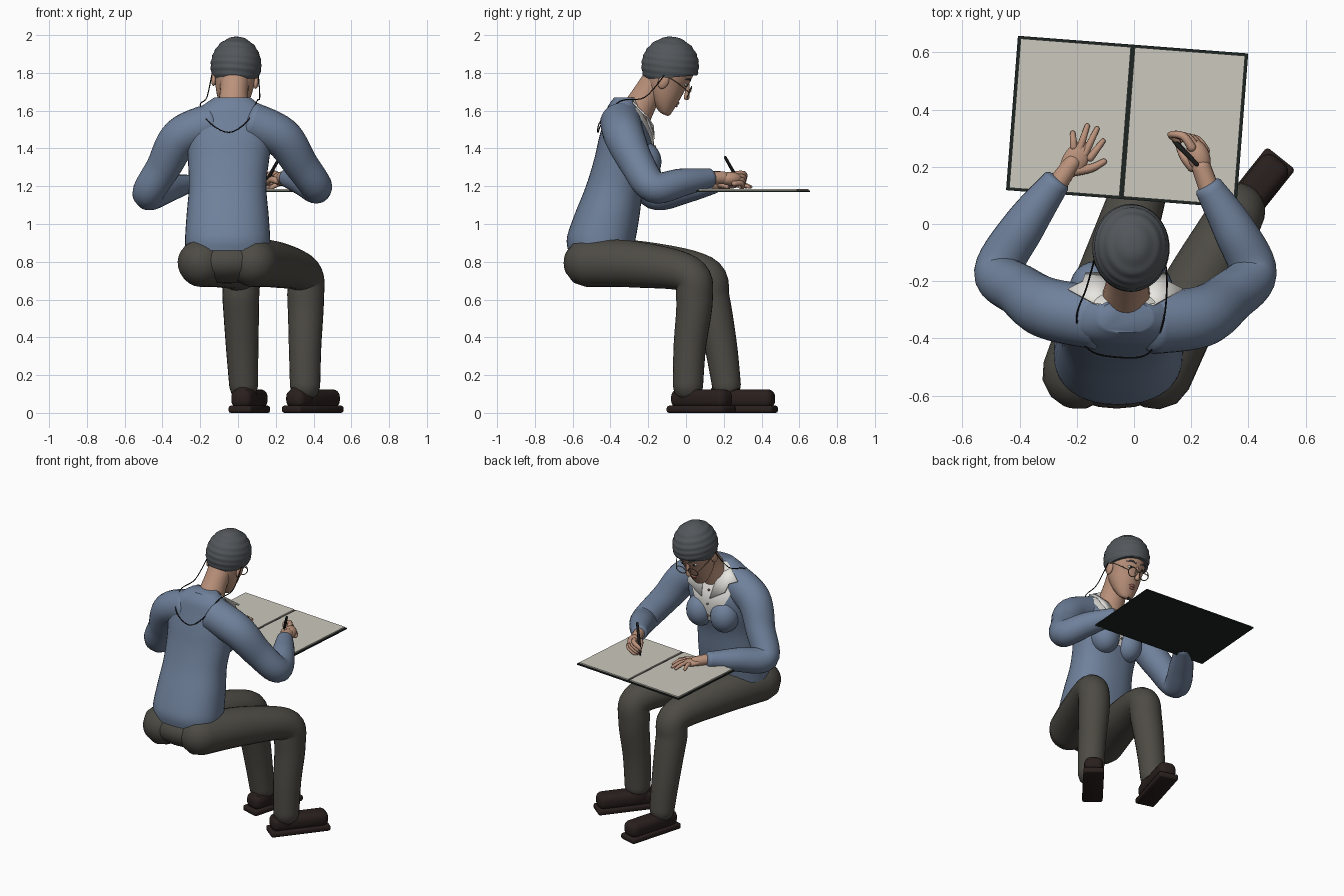
import bpy, bmesh
from math import sin, cos, pi, radians, copysign
from mathutils import Vector, Matrix

if "Cube" in bpy.data.objects:
    bpy.data.objects.remove(bpy.data.objects["Cube"])

COLORS = dict(blue=(.16, .22, .33), trousers=(.075, .07, .058), skin=(.5, .29, .2), hair=(.085, .095, .105),
              shoe=(.022, .014, .012), cover=(.012, .018, .015), paper=(.6, .58, .51), white=(.8, .79, .75),
              black=(.01, .01, .01), lip=(.33, .13, .1), metal=(.2, .15, .1))
MATS = {}
for key, c in COLORS.items():
    MATS[key] = bpy.data.materials.new(key)
    MATS[key].diffuse_color = (*c, 1)


def finish(name, bm, mat, angle=50):
    bmesh.ops.recalc_face_normals(bm, faces=bm.faces[:])
    me = bpy.data.meshes.new(name)
    bm.to_mesh(me)
    bm.free()
    ob = bpy.data.objects.new(name, me)
    bpy.context.collection.objects.link(ob)
    me.materials.append(MATS[mat])
    bpy.ops.object.select_all(action='DESELECT')
    ob.select_set(True)
    bpy.context.view_layer.objects.active = ob
    bpy.ops.object.shade_smooth_by_angle(angle=radians(angle))
    return ob


def skin(name, rings, mat, closed=True):
    bm = bmesh.new()
    vs = [[bm.verts.new(p) for p in r] for r in rings]
    n = len(vs[0])
    for a, b in zip(vs, vs[1:]):
        for i in range(n if closed else n - 1):
            j = (i + 1) % n
            bm.faces.new((a[i], a[j], b[j], b[i]))
    if closed:
        bm.faces.new(vs[0])
        bm.faces.new(vs[-1])
    return finish(name, bm, mat)


def spline(pts, steps):
    P = [Vector(p) for p in pts]
    out = []
    for i in range(len(P) - 1):
        a, b, c, d = P[max(i - 1, 0)], P[i], P[i + 1], P[min(i + 2, len(P) - 1)]
        for k in range(steps):
            t = k / steps
            out.append(b + (c - a) * .5 * t + (a * 2 - b * 5 + c * 4 - d) * .5 * t * t
                       + (b * 3 - a - c * 3 + d) * .5 * t ** 3)
    return out + [P[-1]]


def tube(name, pts, mat, sides=24, steps=7, cap=.9, M=Matrix()):
    """Round-ended tube through (x, y, z, radius) points."""
    path = [(M @ p.to_3d(), p[3]) for p in spline(pts, steps)]
    (s, rs), (e, re) = path[0], path[-1]
    ts, te = (path[1][0] - s).normalized(), (e - path[-2][0]).normalized()
    arc = [radians(a) for a in (6, 30, 60)]
    path = ([(s - ts * rs * cos(a) * cap, rs * sin(a)) for a in arc] + path
            + [(e + te * re * cos(a) * cap, re * sin(a)) for a in reversed(arc)])
    u, prev, rings = ts.orthogonal().normalized(), ts, []
    for i, (p, r) in enumerate(path):
        t = (path[min(i + 1, len(path) - 1)][0] - path[max(i - 1, 0)][0]).normalized()
        u = prev.rotation_difference(t) @ u
        prev, v = t, t.cross(u)
        rings.append([p + (u * cos(2 * pi * k / sides) + v * sin(2 * pi * k / sides)) * r for k in range(sides)])
    return skin(name, rings, mat)


def ball(name, loc, scale, mat, M=Matrix(), rz=0):
    bm = bmesh.new()
    X = M @ Matrix.Translation(loc) @ Matrix.Rotation(radians(rz), 4, 'Z') @ Matrix.Diagonal((*scale, 1))
    bmesh.ops.create_uvsphere(bm, u_segments=24, v_segments=16, radius=1, matrix=X)
    return finish(name, bm, mat)


def box(name, loc, size, mat, M=Matrix(), bevel=0, seg=4):
    bm = bmesh.new()
    bmesh.ops.create_cube(bm, size=1, matrix=Matrix.Translation(loc) @ Matrix.Diagonal((*size, 1)))
    if bevel:
        bmesh.ops.bevel(bm, geom=bm.edges[:], offset=bevel, segments=seg, affect='EDGES', profile=.5)
    bmesh.ops.transform(bm, matrix=M, verts=bm.verts[:])
    return finish(name, bm, mat)


# Cardigan torso: z, centre x, half width, back y, front y
TORSO = spline([(.86, -.055, .225, -.625, -.28), (.93, -.055, .225, -.63, -.265), (1.05, -.055, .217, -.59, -.245),
                (1.2, -.055, .205, -.53, -.225), (1.34, -.05, .215, -.487, -.185), (1.45, -.045, .225, -.462, -.18),
                (1.55, -.04, .215, -.435, -.215), (1.62, -.035, .16, -.415, -.25), (1.67, -.03, .095, -.38, -.27)], 5)


def torso_point(row, a, grow=0):
    z, xc, rx, y0, y1 = row
    f = lambda c: copysign(abs(c) ** .88, c)
    return Vector((xc + (rx + grow) * f(sin(a)), (y0 + y1) / 2 + ((y1 - y0) / 2 + grow) * f(cos(a)), z))


skin("cardigan_body", [[torso_point(r, 2 * pi * k / 40) for k in range(40)] for r in TORSO], "blue")
for s in (-1, 1):
    ball("cardigan_bust", (-.045 + s * .09, -.225, 1.33), (.09, .095, .105), "blue")

# White shirt in the V opening, with lapels
shirt = [r for r in TORSO if r[0] > 1.27]
skin("shirt_front", [[torso_point(r, (k / 6 - 1) * .85 * min(1, (r[0] - 1.25) / .33), .008) for k in range(13)]
                     for r in shirt], "white", closed=False)
for s in (-1, 1):
    bm = bmesh.new()
    pts = [(.065, -.30, 1.67), (.2, -.225, 1.59), (.15, -.2, 1.57), (.14, -.17, 1.52), (.03, -.165, 1.45), (.05, -.21, 1.58)]
    bm.faces.new([bm.verts.new((-.03 + s * x, y, z)) for x, y, z in pts])
    bmesh.ops.triangulate(bm, faces=bm.faces[:])
    lapel = finish("shirt_lapel", bm, "white")
    lapel.modifiers.new("thickness", 'SOLIDIFY').thickness = .008
for z, y in ((1.5, -.18), (1.41, -.165), (1.33, -.17)):
    ball("shirt_button", (-.045, y, z), (.007, .007, .007), "metal")

# Sleeves
tube("left_sleeve", [(-.12, -.33, 1.535, .11), (-.3, -.295, 1.46, .107), (-.395, -.235, 1.3, .092), (-.475, -.165, 1.16, .084),
                     (-.38, .0, 1.185, .074), (-.27, .15, 1.212, .05)], "blue", cap=.3)
tube("right_sleeve", [(.06, -.345, 1.54, .11), (.23, -.325, 1.46, .107), (.33, -.26, 1.32, .092), (.415, -.17, 1.195, .084),
                      (.35, -.02, 1.22, .074), (.26, .13, 1.245, .05)], "blue", cap=.3)

# Trousers
ball("pelvis", (-.06, -.48, .8), (.24, .165, .115), "trousers")
tube("left_leg", [(-.195, -.525, .795, .128), (-.09, -.22, .785, .122), (.01, .09, .735, .1), (.015, .135, .6, .097),
                  (.022, .185, .35, .086), (.03, .215, .14, .076)], "trousers", cap=.95)
tube("right_leg", [(.075, -.525, .795, .128), (.2, -.26, .785, .122), (.345, .01, .735, .1), (.358, .045, .6, .097),
                   (.355, .02, .35, .086), (.355, .01, .14, .08)], "trousers", cap=.95)

# Shoes, laid out along local y from the middle
for name, x, y, heading in (("left", .06, .29, 74), ("right", .396, .081, 51.5)):
    M = Matrix.Translation((x, y, 0)) @ Matrix.Rotation(radians(heading - 90), 4, 'Z')
    box(name + "_sole", (0, 0, .019), (.127, .38, .038), "shoe", M, .012, 2)
    box(name + "_shoe", (0, .002, .075), (.116, .362, .1), "shoe", M, .04, 5)
    ball(name + "_shoe_ankle", (0, -.085, .09), (.062, .088, .078), "shoe", M)

# Open book
B = Matrix.Translation((-.024, .357, 1.178)) @ Matrix.Rotation(radians(-4.4), 4, 'Z')
box("book_cover", (0, 0, -.004), (.807, .541, .008), "cover", B)
for s in (-1, 1):
    box("book_pages", (s * .2, 0, .003), (.386, .523, .01), "paper", B)

# Left hand resting on the page
ball("left_palm", (-.205, .225, 1.208), (.043, .072, .021), "skin", rz=-33)
tube("left_wrist", [(-.275, .13, 1.212, .036), (-.215, .215, 1.21, .03)], "skin", 14)
for i, (tx, ty) in enumerate(((-.214, .318), (-.163, .343), (-.129, .333), (-.108, .29))):
    s = (i - 1.5) * .023
    kx, ky = -.182 + s * .83, .25 - s * .55
    tube("left_finger", [(kx, ky, 1.212, .014), ((kx + tx) / 2, (ky + ty) / 2, 1.212, .012), (tx, ty, 1.196, .009)],
         "skin", 10, 4)
tube("left_thumb", [(-.215, .185, 1.206, .02), (-.15, .195, 1.204, .015), (-.105, .218, 1.197, .011)], "skin", 10, 4)

# Right hand curled round the pen
tube("right_wrist", [(.265, .115, 1.245, .036), (.235, .2, 1.245, .034)], "skin", 14)
ball("right_palm", (.225, .235, 1.24), (.04, .062, .036), "skin", rz=20)
for i in range(4):
    x, y, z = .25 - i * .016, .275 + i * .004, 1.215 + i * .017
    tube("right_finger", [(x, y - .02, z, .016), (x - .03, y + .02, z, .014), (x - .075, y + .025, z - .022, .011),
                          (.155, .285, 1.197 + i * .006, .009)], "skin", 10, 4)
tube("right_thumb", [(.205, .2, 1.23, .02), (.175, .235, 1.235, .016), (.155, .275, 1.215, .011)], "skin", 10, 4)
tube("pen", [(.22, .208, 1.352, .008), (.15, .28, 1.225, .009), (.132, .302, 1.192, .003)], "black", 10, 3)

# Neck and head; H tips the head down toward the page
tube("neck", [(-.03, -.28, 1.56, .09), (-.022, -.205, 1.69, .075), (-.015, -.14, 1.78, .08)], "skin")
H = (Matrix.Translation((-.015, -.1, 1.78)) @ Matrix.Rotation(radians(4), 4, 'Y') @ Matrix.Rotation(radians(-25), 4, 'X'))
HEAD = spline([(-.188, .05, .088, .024), (-.178, .025, .1, .046), (-.14, -.03, .106, .073), (-.09, -.08, .112, .093),
               (-.03, -.12, .116, .106), (.03, -.13, .122, .115), (.1, -.12, .118, .108), (.15, -.07, .07, .07)], 4)
skin("face", [[H @ Vector((w * sin(2 * pi * k / 32), (b + f) / 2 + (f - b) / 2 * cos(2 * pi * k / 32), z))
               for k in range(32)] for z, b, f, w in HEAD], "skin")
tube("nose", [(0, .112, .012, .011), (0, .132, -.03, .013), (0, .14, -.056, .016)], "skin", 12, 4, M=H)
tube("upper_lip", [(-.03, .097, -.108, .005), (0, .11, -.103, .009), (.03, .097, -.108, .005)], "lip", 8, 4, M=H)
tube("lower_lip", [(-.025, .097, -.112, .005), (0, .108, -.119, .009), (.025, .097, -.112, .005)], "lip", 8, 4, M=H)

# Hair: ridged cap cut level above the face
bm = bmesh.new()
bmesh.ops.create_uvsphere(bm, u_segments=48, v_segments=64, radius=1)
for v in bm.verts:
    v.co *= 1 + .012 * sin(26 * (v.co.z - .35 * v.co.y))
bmesh.ops.transform(bm, matrix=H @ Matrix.Translation((0, -.01, .06)) @ Matrix.Diagonal((.134, .152, .152, 1)), verts=bm.verts[:])
bmesh.ops.bisect_plane(bm, geom=bm.verts[:] + bm.edges[:] + bm.faces[:], plane_co=(0, -.09, 1.775),
                       plane_no=(0, -.08, 1), clear_inner=True)
bmesh.ops.holes_fill(bm, edges=[e for e in bm.edges if e.is_boundary], sides=0)
finish("hair", bm, "hair")

# Eyes, brows, ears and glasses on both sides
for s in (-1, 1):
    ball("eye_white", (s * .044, .101, .005), (.017, .012, .009), "white", H)
    ball("eye_iris", (s * .044, .109, .004), (.008, .007, .008), "black", H)
    tube("eyebrow", [(s * .02, .12, .034, .004), (s * .045, .113, .042, .005), (s * .072, .094, .034, .003)], "hair", 8, 4, M=H)
    ball("ear", (s * .112, -.01, -.025), (.014, .028, .04), "skin", H)
    ring = [(s * .045 + .034 * cos(a), .141, -.026 + .03 * sin(a), .003) for a in [2 * pi * k / 12 for k in range(13)]]
    tube("glasses_rim", ring, "metal", 6, 2, M=H)
    tube("glasses_temple", [(s * .079, .14, -.022, .003), (s * .115, .06, .0, .003), (s * .122, -.02, .01, .003)],
         "metal", 6, 4, M=H)
tube("glasses_bridge", [(-.012, .142, -.02, .003), (0, .147, -.014, .003), (.012, .142, -.02, .003)], "metal", 6, 3, M=H)

# Glasses cord hanging down the back
ends = [H @ Vector((s * .122, -.02, .01)) for s in (-1, 1)]
tube("glasses_cord", [(*ends[0], .003), (-.165, -.22, 1.67, .003), (-.2, -.33, 1.63, .003), (-.16, -.437, 1.545, .003),
                      (-.05, -.466, 1.485, .003), (.05, -.452, 1.545, .003), (.1, -.35, 1.65, .003),
                      (.115, -.22, 1.67, .003), (*ends[1], .003)], "black", 6, 6)

for m in bpy.data.materials:
    if m.users and not m.is_grease_pencil:
        m.use_nodes = True
        m.node_tree.nodes["Principled BSDF"].inputs["Base Color"].default_value = m.diffuse_color
